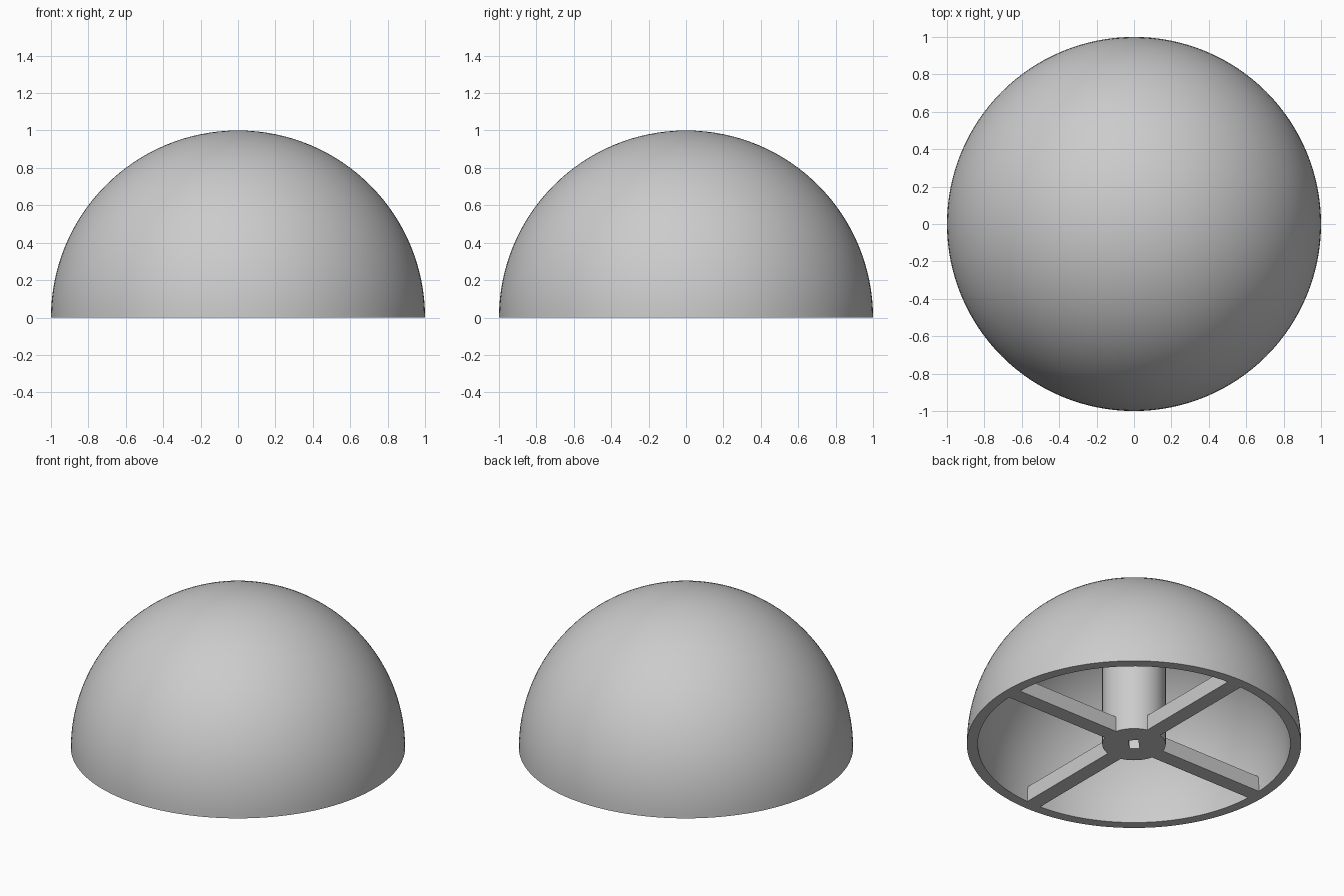
import bpy
import bmesh
from math import cos, sin, pi
from mathutils import Matrix

old = bpy.data.objects.get("Cube")
if old:
    bpy.data.objects.remove(old, do_unlink=True)

OUTER, INNER = 1.0, 0.935
HUB_RADIUS, HUB_TOP = 0.19, 0.93
SPOKE_WIDTH, SPOKE_HEIGHT = 0.1, 0.1
SIDES = 128

grey = bpy.data.materials.new("plain grey")
grey.use_nodes = True
colour = (0.6, 0.6, 0.6, 1)
grey.diffuse_color = colour
grey.node_tree.nodes["Principled BSDF"].inputs["Base Color"].default_value = colour


def finish(name, bm):
    """Turn a bmesh into a named grey object."""
    bmesh.ops.recalc_face_normals(bm, faces=bm.faces)
    mesh = bpy.data.meshes.new(name)
    bm.to_mesh(mesh)
    bm.free()
    mesh.materials.append(grey)
    obj = bpy.data.objects.new(name, mesh)
    bpy.context.collection.objects.link(obj)
    return obj


def box(name, size, centre, angle=0):
    bm = bmesh.new()
    matrix = (Matrix.Rotation(angle, 4, "Z") @ Matrix.Translation(centre)
              @ Matrix.Diagonal((*size, 1)))
    bmesh.ops.create_cube(bm, size=1, matrix=matrix)
    return finish(name, bm)


def smooth(obj):
    bpy.ops.object.select_all(action="DESELECT")
    obj.select_set(True)
    bpy.context.view_layer.objects.active = obj
    bpy.ops.object.shade_smooth_by_angle(angle=pi / 6)


# Hollow dome: a closed loop of outer arc and inner arc, spun around z
steps = SIDES // 4
arc = [i * pi / 2 / steps for i in range(steps + 1)]
profile = [(OUTER * cos(a), OUTER * sin(a)) for a in arc]
profile += [(INNER * cos(a), INNER * sin(a)) for a in reversed(arc)]
bm = bmesh.new()
verts = [bm.verts.new((r, 0, z)) for r, z in profile]
edges = [bm.edges.new(pair) for pair in zip(verts, verts[1:] + verts[:1])]
bmesh.ops.spin(bm, geom=verts + edges, cent=(0, 0, 0), axis=(0, 0, 1),
               angle=2 * pi, steps=SIDES, use_merge=True)
bmesh.ops.remove_doubles(bm, verts=bm.verts, dist=0.0001)
bmesh.ops.dissolve_degenerate(bm, edges=bm.edges, dist=0.0001)
smooth(finish("dome_shell", bm))

# Central post reaching up into the dome, with a socket cut in its foot
bm = bmesh.new()
bmesh.ops.create_cone(bm, cap_ends=True, segments=64, radius1=HUB_RADIUS,
                      radius2=HUB_RADIUS, depth=HUB_TOP,
                      matrix=Matrix.Translation((0, 0, HUB_TOP / 2)))
hub = finish("central_post", bm)
cutter = box("socket_cutter", (0.1, 0.06, 0.8), (0, 0, 0), pi / 4)
cutter.hide_render = True
cut = hub.modifiers.new("socket", "BOOLEAN")
cut.operation, cut.solver, cut.object = "DIFFERENCE", "EXACT", cutter
bpy.context.view_layer.objects.active = hub
bpy.ops.object.modifier_apply(modifier=cut.name)
bpy.data.objects.remove(cutter, do_unlink=True)
smooth(hub)

# Four flat spokes joining the post to the rim
start, end = HUB_RADIUS - 0.01, INNER + 0.005
for i, side in enumerate(("left", "back", "right", "front")):
    box(side + "_spoke", (end - start, SPOKE_WIDTH, SPOKE_HEIGHT),
        ((start + end) / 2, 0, SPOKE_HEIGHT / 2), i * pi / 2)
